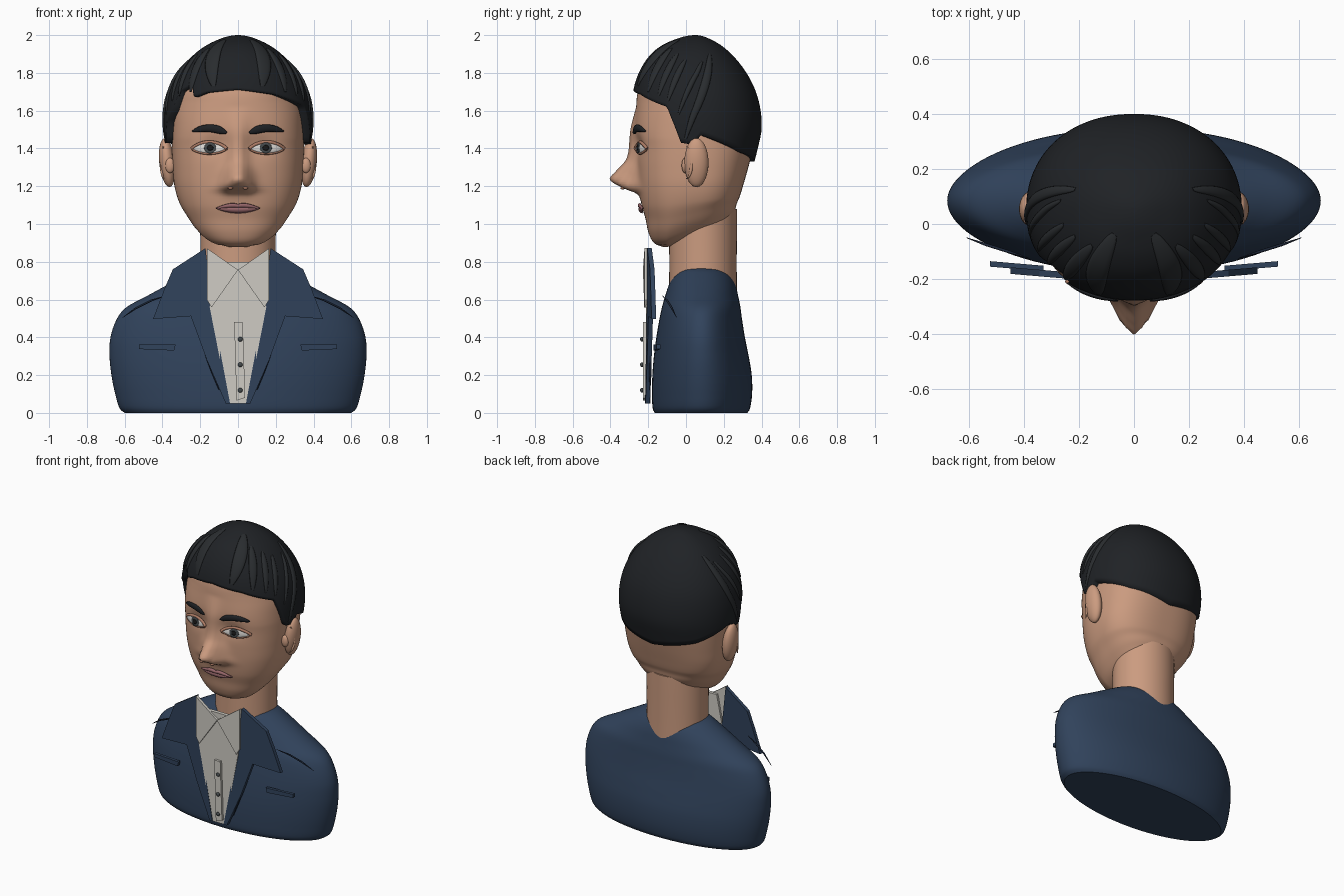
import bpy, bmesh, math
from mathutils import Vector

if "Cube" in bpy.data.objects:
    bpy.data.objects.remove(bpy.data.objects["Cube"])

def material(name, r, g, b):
    m = bpy.data.materials.new(name)
    m.diffuse_color = (r, g, b, 1)
    m.use_nodes = True
    m.node_tree.nodes["Principled BSDF"].inputs["Base Color"].default_value = m.diffuse_color
    return m

SKIN = material("skin", .60, .33, .215)
LID = material("lid", .42, .2, .13)
HAIR = material("hair", .014, .016, .019)
STRAND = material("hair_light", .022, .025, .028)
SUIT = material("suit", .03, .055, .105)
DARK = material("suit_dark", .012, .02, .04)
SHIRT = material("shirt", .62, .6, .55)
LIP = material("lip", .3, .13, .14)
WHITE = material("eye_white", .75, .73, .7)
IRIS = material("iris", .06, .07, .075)
BLACK = material("black", .01, .01, .01)

def build(name, verts, faces, mat, smooth=True):
    me = bpy.data.meshes.new(name)
    me.from_pydata(verts, [], faces)
    bm = bmesh.new()
    bm.from_mesh(me)
    bmesh.ops.recalc_face_normals(bm, faces=bm.faces)
    for f in bm.faces:
        f.smooth = smooth and len(f.verts) < 5
    bm.to_mesh(me)
    bm.free()
    me.materials.append(mat)
    ob = bpy.data.objects.new(name, me)
    bpy.context.collection.objects.link(ob)
    return ob

def loft(name, rings, mat):
    n = len(rings[0])
    verts = [p for r in rings for p in r]
    faces = [(j*n+i, j*n+(i+1) % n, (j+1)*n+(i+1) % n, (j+1)*n+i)
             for j in range(len(rings)-1) for i in range(n)]
    faces += [tuple(range(n)), tuple(range(len(verts)-n, len(verts)))]
    return build(name, verts, faces, mat)

def interp(tab, k, smooth=True):
    """Cubic interpolation of table rows keyed by their first value."""
    k = min(max(k, tab[0][0]), tab[-1][0])
    i = max(j for j in range(len(tab)-1) if tab[j][0] <= k)
    a, b = tab[i], tab[i+1]
    h = b[0]-a[0]
    t = (k-a[0])/h
    p, q = tab[max(i-1, 0)], tab[min(i+2, len(tab)-1)]
    out = []
    for c in range(1, len(a)):
        lin = a[c]+(b[c]-a[c])*t
        m0, m1 = (b[c]-p[c])/(b[0]-p[0])*h, (q[c]-a[c])/(q[0]-a[0])*h
        d = b[c]-a[c]
        out.append(lin + t*(1-t)*((1-t)*(m0-d)-t*(m1-d)) if smooth else lin)
    return out

def spow(v, e):
    return math.copysign(abs(v)**e, v)

def oval(w, yf, yb, yc, a, n):
    x, c = w*spow(math.sin(a), 2/n), spow(math.cos(a), 2/n)
    return x, yc-(yc-yf)*c if c > 0 else yc-(yb-yc)*c

def tube(name, pts, radius, mat, taper=False):
    cu = bpy.data.curves.new(name, 'CURVE')
    cu.dimensions = '3D'
    cu.bevel_depth, cu.bevel_resolution, cu.use_fill_caps = radius, 2, True
    sp = cu.splines.new('POLY')
    sp.points.add(len(pts)-1)
    for i, p in enumerate(pts):
        sp.points[i].co = (*p, 1)
        sp.points[i].radius = .2+.8*math.sin(math.pi*i/(len(pts)-1)) if taper else 1
    cu.materials.append(mat)
    ob = bpy.data.objects.new(name, cu)
    bpy.context.collection.objects.link(ob)

def ball(name, loc, scale, mat):
    bpy.ops.mesh.primitive_uv_sphere_add(segments=32, ring_count=16, location=loc)
    ob = bpy.context.object
    ob.name, ob.scale = name, scale
    ob.data.materials.append(mat)
    bpy.ops.object.shade_smooth()
    return ob

# Head: z, half width, front y, back y, jaw tilt
HEAD = [(.878, .08, -.12, .05, .3), (.895, .155, -.165, .19, .3), (.95, .225, -.197, .25, .3),
        (1.03, .278, -.215, .27, .22), (1.1, .312, -.235, .285, .12), (1.2, .337, -.25, .305, .03),
        (1.3, .346, -.257, .33, 0), (1.4, .35, -.26, .355, 0), (1.5, .35, -.27, .37, 0),
        (1.6, .348, -.265, .375, 0), (1.7, .335, -.255, .35, 0), (1.8, .29, -.215, .29, 0),
        (1.9, .19, -.13, .19, 0), (1.96, .06, 0, .1, 0)]
NOSE = [(1.12, 0, .06), (1.16, .015, .06), (1.19, .085, .058), (1.235, .15, .047), (1.28, .115, .043),
        (1.34, .06, .036), (1.43, .038, .03), (1.52, .02, .035), (1.62, 0, .04)]

def relief(x, z):
    h, s = interp(NOSE, z)
    g = math.exp(-(x/s)**2/2)
    wing = .03*math.exp(-((abs(x)-.055)/.022)**2-((z-1.2)/.03)**2)
    socket = .014*math.exp(-((abs(x)-.13)/.07)**2-((z-1.42)/.05)**2)
    return h*g+wing-socket

def head_n(z):
    return 2.5-.4*min(max((z-1.45)/.2, 0), 1)

def skin_y(x, z):
    w, yf, yb, _ = interp(HEAD, z)
    n = head_n(z)
    return .06-(.06-yf)*max(1-abs(x/w)**n, 0)**(1/n)-relief(x, z)

rings = []
for j in range(91):
    z = .878+1.082*j/90
    w, yf, yb, tilt = interp(HEAD, z)
    ring = []
    for i in range(128):
        a = 2*math.pi*i/128
        x, y = oval(w, yf, yb, .06, a, head_n(z))
        if math.cos(a) > 0:
            y -= relief(x, z)
        ring.append((x, y, z+tilt*max(0, y+.1)))
    rings.append(ring)
loft("head", rings, SKIN)

# Neck
loft("neck", [[(r*math.sin(k*math.pi/24), .09-.9*r*math.cos(k*math.pi/24), z) for k in range(48)]
              for z, r in ((.6, .2), (.8, .198), (.95, .2), (1.08, .2))], SKIN)

# Hair cap: drop below crown (square-rooted), half width, front y, back y
HT = [(1.3, .375, -.28, .355), (1.4, .385, -.28, .38), (1.5, .393, -.28, .4), (1.6, .388, -.285, .395),
      (1.7, .365, -.28, .37), (1.8, .315, -.25, .32), (1.9, .23, -.185, .24), (1.95, .16, -.12, .18),
      (1.98, .095, -.05, .125), (2.0, 0, .05, .05)]
HT = [(math.sqrt(2-r[0]),)+r[1:] for r in reversed(HT)]
LINE = [(-180, 1.33), (-135, 1.38), (-94, 1.47), (-88, 1.43), (-78, 1.43), (-72, 1.54), (-62, 1.6),
        (-56, 1.7), (-42, 1.74), (-37, 1.67), (-25, 1.695), (0, 1.71), (30, 1.685), (65, 1.62), (72, 1.52),
        (78, 1.43), (88, 1.42), (94, 1.47), (135, 1.38), (180, 1.33)]

def hair_pt(a, z, inset=1.0):
    w, yf, yb = interp(HT, math.sqrt(max(2-z, 0)))
    x, y = oval(w, yf, yb, .05, a, 2.15)
    return Vector((x*inset, .05+(y-.05)*inset, z))

N = 180
angles = [-math.pi+2*math.pi*i/N for i in range(N)]
low = [interp(LINE, math.degrees(a), False)[0] for a in angles]
rings = [[hair_pt(a, b, .86) for a, b in zip(angles, low)]]
for j in range(40):
    s = 1-j/40
    rings.append([hair_pt(a, 2-(2-b)*s*s) for a, b in zip(angles, low)])
loft("hair_cap", rings, HAIR)

# Raised hair strands lying on the cap
STRANDS = [(40, 1.975, 20, 1.73, .042), (52, 1.93, 42, 1.7, .026), (68, 1.9, 56, 1.68, .02),
           (80, 1.87, 66, 1.65, .018), (112, 1.9, 82, 1.45, .024), (98, 1.86, 76, 1.58, .016)]
for side in (-1, 1):
    for k, (a0, z0, a1, z1, hw) in enumerate(STRANDS):
        rings = []
        for i in range(17):
            t = i/16
            a, z = side*math.radians(a0+(a1-a0)*t), z0+(z1-z0)*t**1.3
            p = hair_pt(a, z)
            tan = (hair_pt(a+.02, z)-hair_pt(a-.02, z)).normalized()
            nor = (p-Vector((0, .05, 1.5))).normalized()
            f = .1+.9*math.sin(math.pi*(.03+.94*t))**.7
            rings.append([p+tan*hw*f*math.cos(q*math.pi/6)+nor*.012*f*math.sin(q*math.pi/6)
                          for q in range(12)])
        loft(f"hair_strand_{k}", rings, STRAND)

# Facial patches projected on the skin
def patch(name, cx, hw, lo, hi, off, bulge, mat):
    U, V = 20, 8
    verts = []
    for i in range(U+1):
        u = -math.cos(math.pi*i/U)*.995
        for j in range(V+1):
            v = j/V
            x, z = cx+hw*u, lo(u)+(hi(u)-lo(u))*v
            b = bulge*math.sqrt(max(0, (1-u*u)*4*v*(1-v)))
            verts.append((x, skin_y(x, z)-off-b, z))
    faces = [(i*(V+1)+j, (i+1)*(V+1)+j, (i+1)*(V+1)+j+1, i*(V+1)+j+1) for i in range(U) for j in range(V)]
    ob = build(name, verts, faces, mat)
    m = ob.modifiers.new("thick", 'SOLIDIFY')
    m.thickness, m.offset = .008, 0

for s in (-1, 1):
    top = lambda u: 1.398+.036*(1-u*u)**.8
    bot = lambda u: 1.398-.026*(1-u*u)**.8
    patch("eye_white", s*.152, .088, bot, top, .003, .012, WHITE)
    for nm, r, o in (("iris", .029, .016), ("pupil", .013, .021)):
        arc = lambda u, r=r: r*math.sqrt(1-u*u)
        patch(nm, s*.147, r, lambda u: 1.403-arc(u), lambda u: 1.403+arc(u), o, .003, IRIS if r > .02 else BLACK)
    for nm, fn, r in (("upper_lid", top, .009), ("lower_lid", bot, .006)):
        us = [-1+i/10 for i in range(21)]
        tube(nm, [(s*.152+.092*u, skin_y(s*.152+.092*u, fn(u))-.008, fn(u)) for u in us], r, LID)
    # Eyebrow, arched and thinning outward
    mid = lambda u: 1.507-.02*(s*u-.1)**2
    thick = lambda u: (.017-.005*s*u)*(1-u**4)
    patch("eyebrow", s*.15, .09, lambda u: mid(u)-thick(u), lambda u: mid(u)+thick(u), .006, .008, HAIR)
    ball("nostril", (s*.04, skin_y(s*.04, 1.195)+.006, 1.19), (.013, .012, .008), LID)
    # Ear with rim fold and front flap
    e = ball("ear", (s*.375, .055, 1.325), (.042, .064, .13), SKIN)
    e.rotation_euler = (0, s*math.radians(6), 0)
    tube("ear_fold", [(s*(.392+.014*math.sin(t)), .0+.03*math.sin(t), 1.325+.085*math.cos(t))
                      for t in [math.pi*i/12 for i in range(13)]], .009, SKIN, True)
    ball("ear_flap", (s*.36, -.005, 1.31), (.025, .018, .04), SKIN)

# Lips
seam = lambda u: 1.088-.006*u*u
patch("upper_lip", 0, .115, seam, lambda u: seam(u)+(.022-.008*math.exp(-(u/.15)**2))*(1-u*u), .005, .012, LIP)
patch("lower_lip", 0, .108, lambda u: seam(u)-.028*(1-u*u), seam, .005, .014, LIP)
tube("mouth_line", [(.115*u/8, skin_y(.115*u/8, seam(u/8))-.008, seam(u/8)) for u in range(-8, 9)], .004, BLACK)

# Jacket torso: z, half width, front y, back y
TORSO = [(0, .6, -.165, .325), (.02, .625, -.176, .338), (.1, .65, -.18, .35), (.2, .67, -.178, .348),
         (.3, .68, -.17, .332), (.4, .675, -.157, .312), (.5, .64, -.14, .296), (.56, .59, -.127, .288),
         (.62, .48, -.11, .276), (.68, .37, -.09, .262), (.73, .28, -.065, .24), (.76, .22, -.04, .21),
         (.77, .17, -.015, .18)]
rings = []
for j in range(61):
    z = .77*j/60
    w, yf, yb = interp(TORSO, z)
    rings.append([(*oval(w, yf, yb, .085, math.pi*i/48, 2), z) for i in range(96)])
loft("jacket_body", rings, SUIT)

# Flat clothing panels
def plate(name, pts, y0, slope, thick, mat, side=1):
    n = len(pts)
    verts = [(side*x, y0+slope*abs(x)+d, z) for d in (-thick/2, thick/2) for x, z in pts]
    faces = [tuple(range(n)), tuple(range(n, 2*n))]
    faces += [(i, (i+1) % n, n+(i+1) % n, n+i) for i in range(n)]
    build(name, verts, faces, mat, False)

plate("shirt_front", [(-.1, .8), (.1, .8), (.15, .56), (.05, .05), (-.05, .05), (-.15, .56)], -.2, 0, .024, SHIRT)
plate("placket", [(-.02, .48), (.025, .48), (.038, .08), (-.008, .065)], -.218, 0, .02, SHIRT)
for z in (.12, .255, .39):
    ball("button", (.012, -.234, z), (.013, .009, .013), IRIS)
for s in (-1, 1):
    plate("shirt_collar", [(.165, .872), (.0, .757), (.14, .558), (.165, .6)], -.218, .05, .02, SHIRT, s)
    plate("lapel", [(.172, .872), (.345, .76), (.39, .655), (.45, .497), (.25, .512), (.165, .28),
                    (.065, .05), (.042, .05), (.138, .56)], -.208, .085, .024, SUIT, s)
    plate("pocket_welt", [(.33, .362), (.525, .362), (.525, .338), (.338, .33)], -.19, .085, .02, SUIT, s)
    tube("jacket_fold", [(s*x, -.19, z) for x, z in ((.185, .37), (.165, .3), (.135, .22), (.1, .12))], .009, DARK, True)
    tube("shoulder_seam", [(s*x, y, z) for x, y, z in
         ((.38, -.125, .62), (.46, -.1, .595), (.54, -.075, .555), (.61, -.05, .505))], .006, DARK, True)
